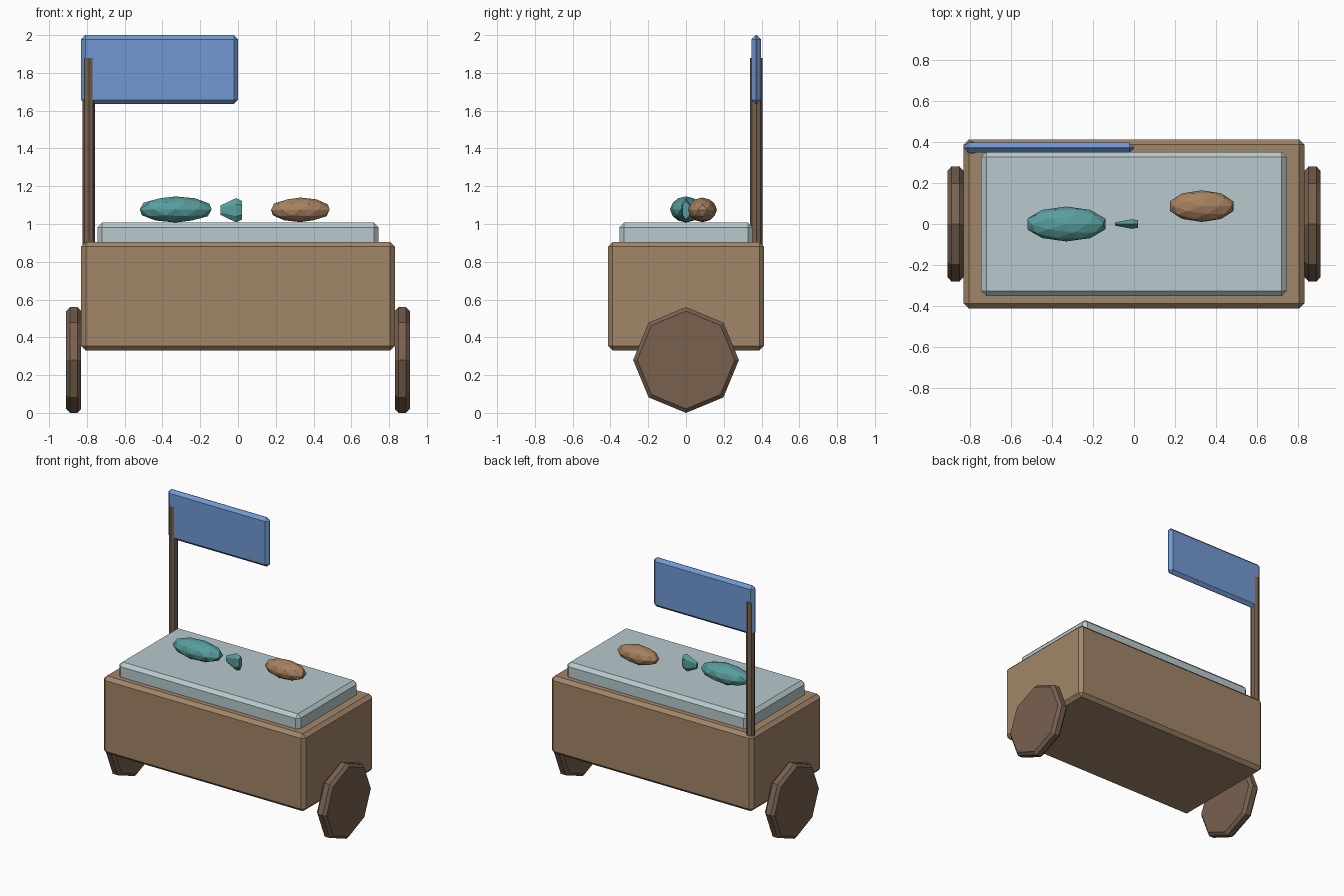
import bpy, bmesh, math
from mathutils import Vector, Matrix

if "Cube" in bpy.data.objects:
    bpy.data.objects.remove(bpy.data.objects["Cube"])


def material(name, rgb):
    m = bpy.data.materials.new(name)
    lin = [((c / 255 + 0.055) / 1.055) ** 2.4 for c in rgb]
    m.diffuse_color = (*lin, 1)
    m.use_nodes = True
    m.node_tree.nodes["Principled BSDF"].inputs["Base Color"].default_value = m.diffuse_color
    return m


WOOD = material("light wood", (162, 134, 104))
DARK = material("dark wood", (120, 97, 79))
ICE = material("pale ice", (184, 201, 205))
BLUE = material("sign blue", (114, 153, 212))
TEAL = material("fish teal", (88, 158, 157))
TAN = material("fish tan", (166, 129, 95))


def finish(name, bm, mat, bevel=0):
    bmesh.ops.recalc_face_normals(bm, faces=bm.faces)
    me = bpy.data.meshes.new(name)
    bm.to_mesh(me)
    bm.free()
    me.materials.append(mat)
    ob = bpy.data.objects.new(name, me)
    bpy.context.collection.objects.link(ob)
    if bevel:
        mod = ob.modifiers.new("bevel", 'BEVEL')
        mod.width = bevel
        mod.segments = 1
        mod.limit_method = 'ANGLE'
        mod.angle_limit = math.radians(60)
    return ob


def box(name, lo, hi, mat, bevel):
    lo, hi = Vector(lo), Vector(hi)
    bm = bmesh.new()
    bmesh.ops.create_cube(bm, size=1, matrix=Matrix.Translation((lo + hi) / 2)
                          @ Matrix.Diagonal((*(hi - lo), 1)))
    return finish(name, bm, mat, bevel)


def prism(name, center, radius, depth, axis, mat, bevel=0):
    # eight-sided cylinder along x or z, with a corner on the main axes
    rot = Matrix.Rotation(math.pi / 2, 4, 'Y') if axis == 'X' else Matrix()
    bm = bmesh.new()
    bmesh.ops.create_cone(bm, cap_ends=True, segments=8, radius1=radius,
                          radius2=radius, depth=depth,
                          matrix=Matrix.Translation(center) @ rot)
    return finish(name, bm, mat, bevel)


def pebble(name, center, radii, mat):
    bm = bmesh.new()
    bmesh.ops.create_icosphere(bm, subdivisions=2, radius=1,
                               matrix=Matrix.Translation(center) @ Matrix.Diagonal((*radii, 1)))
    return finish(name, bm, mat)


# Cart body and the ice bed on top
box("cart_body", (-0.83, -0.413, 0.33), (0.83, 0.413, 0.905), WOOD, 0.025)
box("ice_bed", (-0.745, -0.352, 0.875), (0.745, 0.352, 1.007), ICE, 0.025)

# Wheels
for side, label in ((-1, "left"), (1, "right")):
    prism(label + "_wheel", (side * 0.87, 0, 0.28), 0.28, 0.08, 'X', DARK, 0.02)

# Sign on its post
prism("sign_post", (-0.79, 0.372, 1.38), 0.032, 1.0, 'Z', DARK)
box("sign_board", (-0.83, 0.348, 1.635), (0, 0.396, 2.0), BLUE, 0.022)

# Fish lying on the ice
pebble("teal_fish_body", (-0.33, 0, 1.077), (0.2, 0.085, 0.069), TEAL)
pebble("tan_fish", (0.33, 0.087, 1.075), (0.163, 0.077, 0.065), TAN)

# Fish tail: flattened six-sided cone with a chamfered wide end
bm = bmesh.new()
rings = []
for x, ry, rz in ((-0.092, 0.009, 0.025), (-0.01, 0.027, 0.064), (0.02, 0.021, 0.05)):
    rings.append([bm.verts.new((x, ry * math.sin(i * math.tau / 6),
                                1.073 + rz * math.cos(i * math.tau / 6))) for i in range(6)])
for a, b in zip(rings, rings[1:]):
    for i in range(6):
        j = (i + 1) % 6
        bm.faces.new((a[i], a[j], b[j], b[i]))
bm.faces.new(rings[0])
bm.faces.new(rings[-1])
finish("teal_fish_tail", bm, TEAL)
